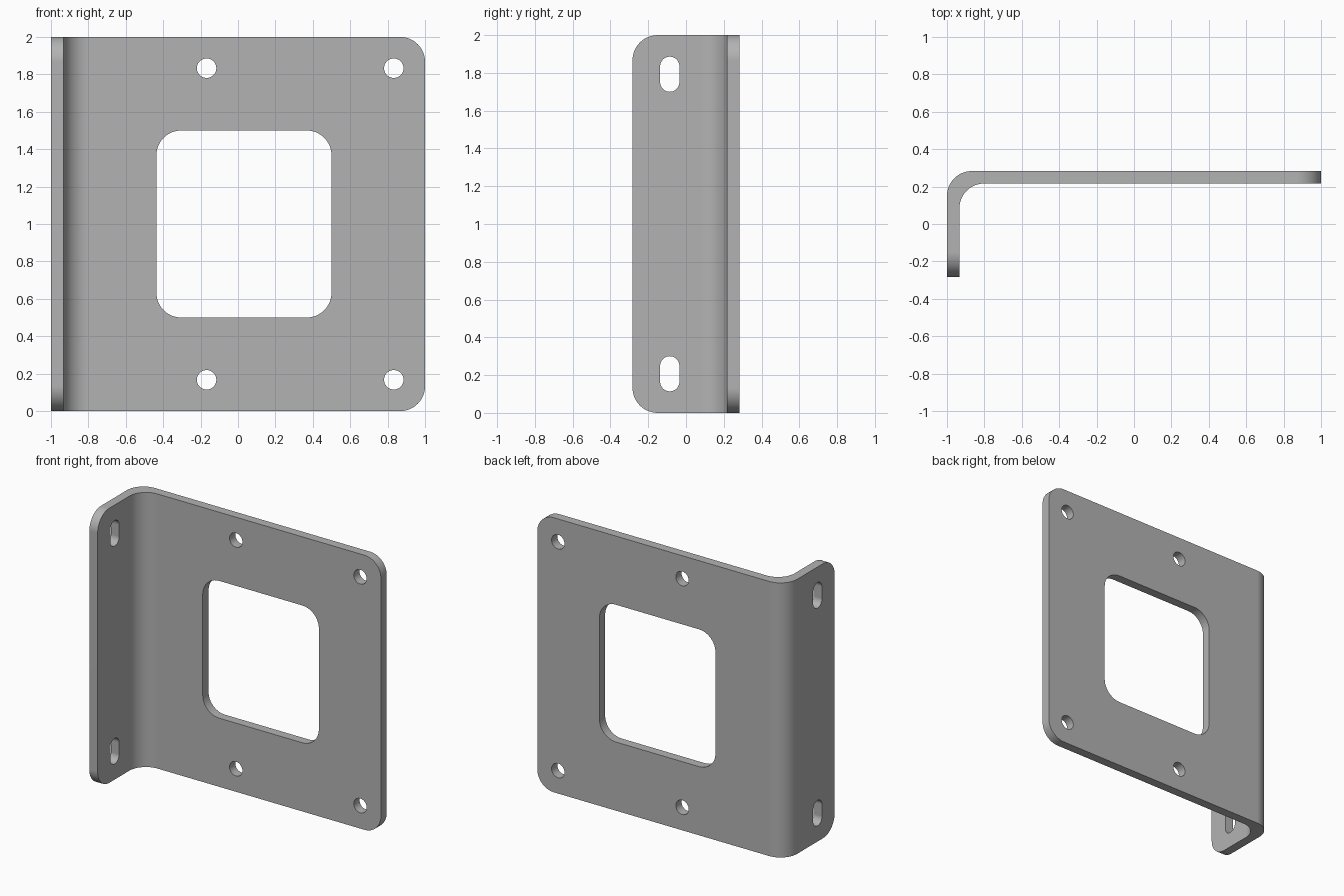
import bpy, bmesh, math
from mathutils import Vector

cube = bpy.data.objects.get("Cube")
if cube:
    bpy.data.objects.remove(cube, do_unlink=True)

HALF_DEPTH = 0.283
THICK = 0.0665
HEIGHT = 2.0
RADIUS = 0.133

steel = bpy.data.materials.new("plain grey steel")
steel.use_nodes = True
GREY = (0.45, 0.45, 0.45, 1)
steel.diffuse_color = GREY
steel.node_tree.nodes["Principled BSDF"].inputs["Base Color"].default_value = GREY


def make_object(name, bm):
    bmesh.ops.recalc_face_normals(bm, faces=bm.faces[:])
    mesh = bpy.data.meshes.new(name)
    bm.to_mesh(mesh)
    bm.free()
    obj = bpy.data.objects.new(name, mesh)
    bpy.context.collection.objects.link(obj)
    mesh.materials.append(steel)
    return obj


def extrude_outline(bm, points, offset):
    face = bm.faces.new([bm.verts.new(p) for p in points])
    result = bmesh.ops.extrude_face_region(bm, geom=[face])
    moved = [v for v in result["geom"] if isinstance(v, bmesh.types.BMVert)]
    bmesh.ops.translate(bm, verts=moved, vec=offset)


def rounded_outline(half_w, half_h, radius, steps=12):
    """Rounded rectangle; becomes a slot or a circle as the radius grows."""
    points = []
    for quarter, (sx, sy) in enumerate([(1, 1), (-1, 1), (-1, -1), (1, -1)]):
        for i in range(steps + 1):
            a = math.pi / 2 * (quarter + i / steps)
            p = Vector((sx * (half_w - radius) + radius * math.cos(a),
                        sy * (half_h - radius) + radius * math.sin(a)))
            if not points or (p - points[-1]).length > 1e-5:
                points.append(p)
    if (points[0] - points[-1]).length < 1e-5:
        points.pop()
    return points


# Bracket: L-shaped prism
bm = bmesh.new()
back, front = HALF_DEPTH, -HALF_DEPTH
profile = [(-1, front), (-1 + THICK, front), (-1 + THICK, back - THICK),
           (1, back - THICK), (1, back), (-1, back)]
extrude_outline(bm, [(x, y, 0) for x, y in profile], (0, 0, HEIGHT))

# Round the bend and the free corners of both leaves
rounded = []
for e in bm.edges:
    a, b = (v.co for v in e.verts)
    run, mid = b - a, (a + b) / 2
    bend = abs(run.z) > 1 and mid.x < 0 and mid.y > 0
    plate_corner = abs(run.y) > 0.01 and abs(run.z) < 0.01 and mid.x > 0.99
    flange_corner = abs(run.x) > 0.01 and abs(run.z) < 0.01 and mid.y < front + 0.01
    if bend or plate_corner or flange_corner:
        rounded.append(e)
bmesh.ops.bevel(bm, geom=rounded, offset=RADIUS, offset_type='OFFSET',
                segments=12, profile=0.5, affect='EDGES')
bracket = make_object("angle_bracket", bm)

# Cutters: window, bolt holes and adjustment slots
bm = bmesh.new()


def cut_plate(x, z, outline):
    extrude_outline(bm, [(x + p.x, 0.1, z + p.y) for p in outline], (0, 0.3, 0))


def cut_flange(y, z, outline):
    extrude_outline(bm, [(-1.1, y + p.x, z + p.y) for p in outline], (0.2, 0, 0))


cut_plate(0.032, 1.0, rounded_outline(0.468, 0.5, RADIUS))
for side in (-1, 1):
    for x in (-0.168, 0.833):
        cut_plate(x, 1 + side * 0.833, rounded_outline(0.052, 0.052, 0.052))
    cut_flange(-0.086, 1 + side * 0.793, rounded_outline(0.051, 0.093, 0.051))
cutter = make_object("hole_cutter", bm)
cutter.hide_render = True

# Cut the openings and bake the result
boolean = bracket.modifiers.new("openings", 'BOOLEAN')
boolean.operation = 'DIFFERENCE'
boolean.solver = 'EXACT'
boolean.object = cutter
bpy.ops.object.select_all(action='DESELECT')
bracket.select_set(True)
bpy.context.view_layer.objects.active = bracket
bpy.ops.object.modifier_apply(modifier=boolean.name)
bpy.data.objects.remove(cutter, do_unlink=True)

# Smooth bends with crisp sheet edges
bpy.ops.object.shade_smooth_by_angle(angle=math.radians(30))
weighted = bracket.modifiers.new("flat_face_normals", 'WEIGHTED_NORMAL')
weighted.keep_sharp = True
